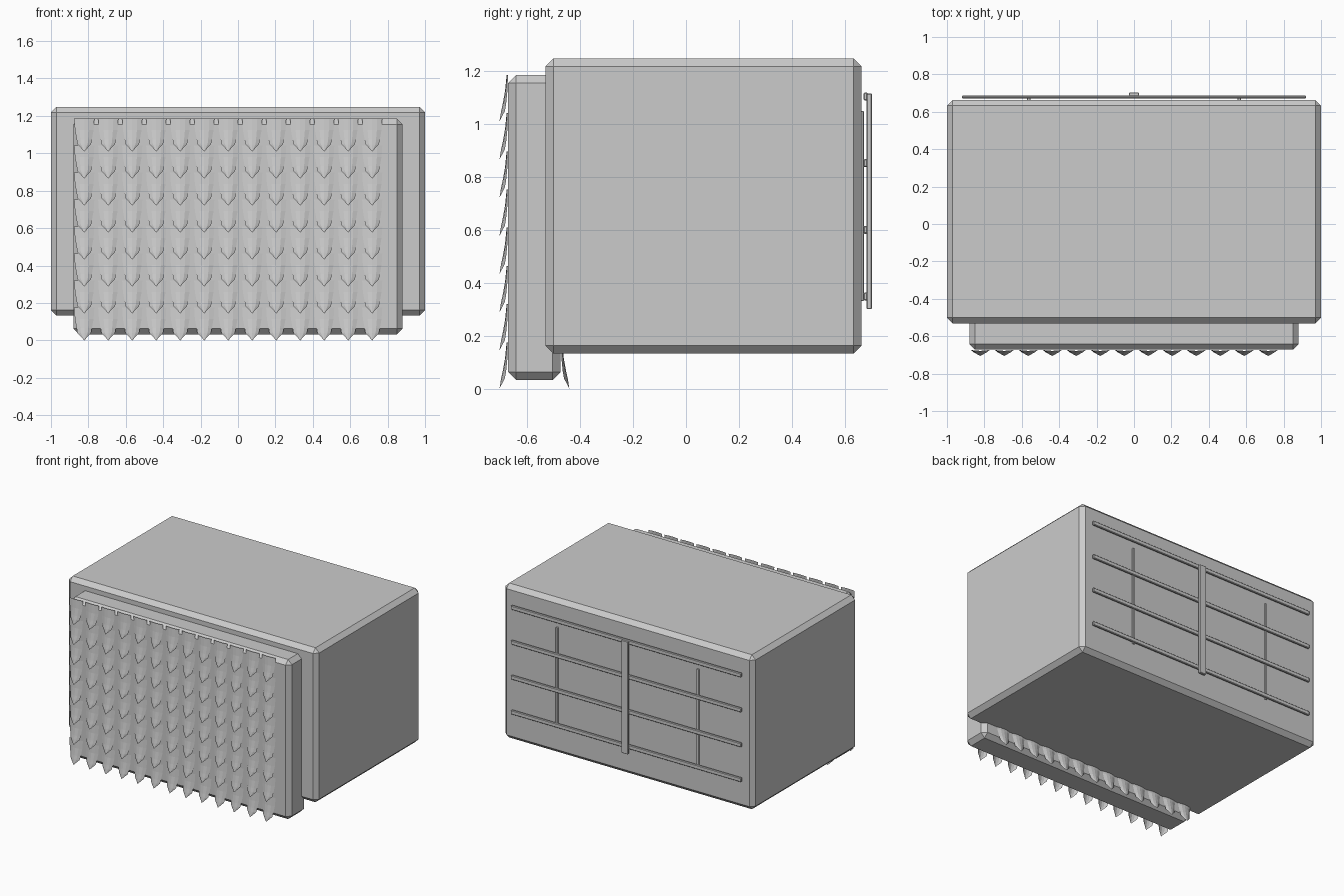
import bpy, bmesh

if "Cube" in bpy.data.objects:
    bpy.data.objects.remove(bpy.data.objects["Cube"])


def finish(name, bm):
    mesh = bpy.data.meshes.new(name)
    bm.to_mesh(mesh)
    bm.free()
    ob = bpy.data.objects.new(name, mesh)
    bpy.context.collection.objects.link(ob)
    return ob


def box(name, lo, hi, chamfer):
    bm = bmesh.new()
    bmesh.ops.create_cube(bm, size=1)
    for v in bm.verts:
        for i in range(3):
            v.co[i] = (lo[i] + hi[i]) / 2 + v.co[i] * (hi[i] - lo[i])
    bmesh.ops.bevel(bm, geom=bm.edges[:], offset=chamfer, segments=1,
                    affect='EDGES', profile=0.5)
    return finish(name, bm)


# Main body and the panel set into its front
box("body", (-1, -0.531, 0.132), (1, 0.663, 1.248), 0.03)
box("front_panel", (-0.88, -0.672, 0.032), (0.88, -0.474, 1.185), 0.03)

# Thin pointed scales: (drop from top, half width, edge bulge, centre bulge)
PROFILE = [(0.0, 0.054, 0.001, 0.006), (0.06, 0.050, 0.003, 0.012),
           (0.11, 0.041, 0.008, 0.021), (0.137, 0.036, 0.013, 0.027)]
LENGTH, TIP_BULGE = 0.175, 0.033
COLUMNS, ROWS = 13, 8
bm = bmesh.new()
for row in range(ROWS):
    top = LENGTH + row * 0.1443
    for col in range(COLUMNS):
        x = -0.822 + col * 0.1283
        rings = []
        for drop, w, edge, mid in PROFILE:
            rings.append([bm.verts.new((x + s * w, -0.672 - edge - (mid - edge) * (1 - s * s),
                                        top - drop)) for s in (-1, -0.5, 0, 0.5, 1)])
        tip = bm.verts.new((x, -0.672 - TIP_BULGE, top - LENGTH))
        for a, b in zip(rings, rings[1:]):
            for i in range(4):
                bm.faces.new((a[i], b[i], b[i + 1], a[i + 1]))
        for i in range(4):
            bm.faces.new((rings[-1][i], tip, rings[-1][i + 1]))
scales = finish("scales", bm)

# Same scales on the rear face of the panel
pivot = bpy.data.objects.new("scale_mirror_centre", None)
pivot.location = (0, -0.573, 0)
pivot.hide_render = True
bpy.context.collection.objects.link(pivot)
mirror = scales.modifiers.new("rear_side", 'MIRROR')
mirror.use_axis = (False, True, False)
mirror.use_mirror_merge = False
mirror.mirror_object = pivot

# Rack on the back: horizontal rails, central upright, side straps
for i in range(4):
    z = 0.348 + i * 0.252
    box(f"back_rail_{i + 1}", (-0.92, 0.671, z - 0.015), (0.92, 0.687, z + 0.015), 0.004)
box("back_upright", (-0.026, 0.683, 0.30), (0.026, 0.703, 1.115), 0.003)
for side, x in (("left", -0.563), ("right", 0.563)):
    box(f"{side}_strap", (x - 0.009, 0.655, 0.33), (x + 0.009, 0.672, 1.05), 0.002)
